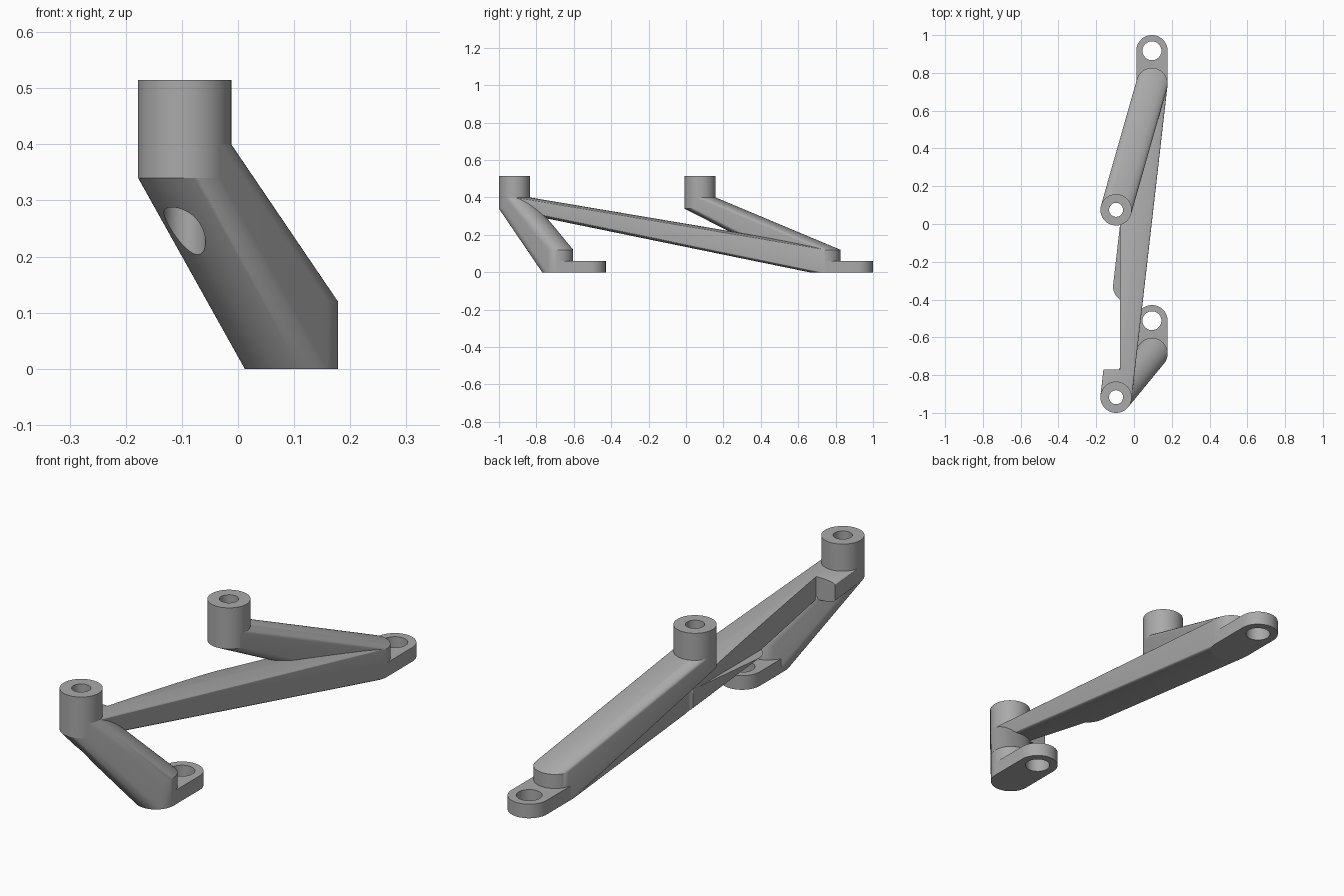
import bpy
import bmesh
import math
from mathutils import Vector

cube = bpy.data.objects.get("Cube")
if cube:
    bpy.data.objects.remove(cube, do_unlink=True)

grey = bpy.data.materials.new("plain_grey")
grey.use_nodes = True
colour = (0.4, 0.4, 0.4, 1)
grey.diffuse_color = colour
grey.node_tree.nodes["Principled BSDF"].inputs["Base Color"].default_value = colour

R = 0.083          # outer radius of every boss
SIDE = 0.095       # sideways offset of posts and feet
POST_LOW, POST_TOP, ARM_TOP = 0.34, 0.515, 0.40
FOOT_TOP, TAB_TOP = 0.12, 0.06
TAB_LENGTH = 0.174


def finish(name, bm):
    mesh = bpy.data.meshes.new(name)
    bmesh.ops.recalc_face_normals(bm, faces=bm.faces)
    bm.to_mesh(mesh)
    bm.free()
    obj = bpy.data.objects.new(name, mesh)
    bpy.context.collection.objects.link(obj)
    mesh.materials.append(grey)
    return obj


def hull(name, *discs, radius=R):
    """Convex body around upright discs given as (x, y, bottom, top)."""
    bm = bmesh.new()
    for x, y, low, high in discs:
        for i in range(64):
            a = math.tau * i / 64
            for z in (low, high):
                bm.verts.new((x + radius * math.cos(a), y + radius * math.sin(a), z))
    out = bmesh.ops.convex_hull(bm, input=bm.verts)
    spare = {v for v in out["geom_interior"] + out["geom_unused"]
             if isinstance(v, bmesh.types.BMVert)}
    bmesh.ops.delete(bm, geom=list(spare), context="VERTS")
    bmesh.ops.dissolve_limit(bm, angle_limit=0.002, verts=bm.verts, edges=bm.edges)
    return finish(name, bm)


def box(name, low, high):
    bm = bmesh.new()
    bmesh.ops.create_cube(bm, size=1)
    low, high = Vector(low), Vector(high)
    bmesh.ops.scale(bm, vec=high - low, verts=bm.verts)
    bmesh.ops.translate(bm, vec=(low + high) / 2, verts=bm.verts)
    return finish(name, bm)


def cut(obj, cutter):
    mod = obj.modifiers.new("cut", "BOOLEAN")
    mod.operation = "DIFFERENCE"
    mod.solver = "EXACT"
    mod.object = cutter
    cutter.hide_render = True
    cutter.hide_set(True)


parts, cutters = {}, {}
posts = {"front": -0.917, "back": 0.075}
feet = {"front": -0.686, "back": 0.743}

# Two posts, each with a sloping arm down to a foot and a flat screw tab
for end in posts:
    py, fy = posts[end], feet[end]
    foot = (SIDE, fy, 0, FOOT_TOP)
    ty = fy + TAB_LENGTH
    parts[end + "_post"] = hull(end + "_post", (-SIDE, py, POST_LOW, POST_TOP))
    parts[end + "_arm"] = hull(end + "_arm", (-SIDE, py, POST_LOW, ARM_TOP), foot)
    parts[end + "_tab"] = hull(end + "_tab", (SIDE, fy, 0, TAB_TOP), (SIDE, ty, 0, TAB_TOP))
    cutters[end + "_bore"] = hull(end + "_bore", (-SIDE, py, -0.1, 0.7), radius=0.037)
    cutters[end + "_screw"] = hull(end + "_screw", (SIDE, ty, -0.1, 0.2), radius=0.05)

# Long diagonal brace from the front post to the back foot, notched on its right
parts["brace"] = hull("brace", (-SIDE, posts["front"], POST_LOW, ARM_TOP),
                      (SIDE, feet["back"], 0, FOOT_TOP))
notch = box("notch_cutter", (-0.4, -0.77, 0.22), (-0.073, 0.3, 0.7))
cut(parts["brace"], notch)

# Drill the holes
for end in posts:
    for part in (end + "_post", end + "_arm", "brace"):
        cut(parts[part], cutters[end + "_bore"])
    cut(parts[end + "_tab"], cutters[end + "_screw"])

# Bake the cuts and smooth the round walls
bpy.context.view_layer.update()
for obj in parts.values():
    graph = bpy.context.evaluated_depsgraph_get()
    mesh = bpy.data.meshes.new_from_object(obj.evaluated_get(graph))
    obj.modifiers.clear()
    obj.data = mesh
for obj in list(cutters.values()) + [notch]:
    bpy.data.objects.remove(obj, do_unlink=True)
bpy.ops.object.select_all(action="DESELECT")
for obj in parts.values():
    obj.select_set(True)
bpy.context.view_layer.objects.active = parts["brace"]
bpy.ops.object.shade_smooth_by_angle(angle=math.radians(25))
